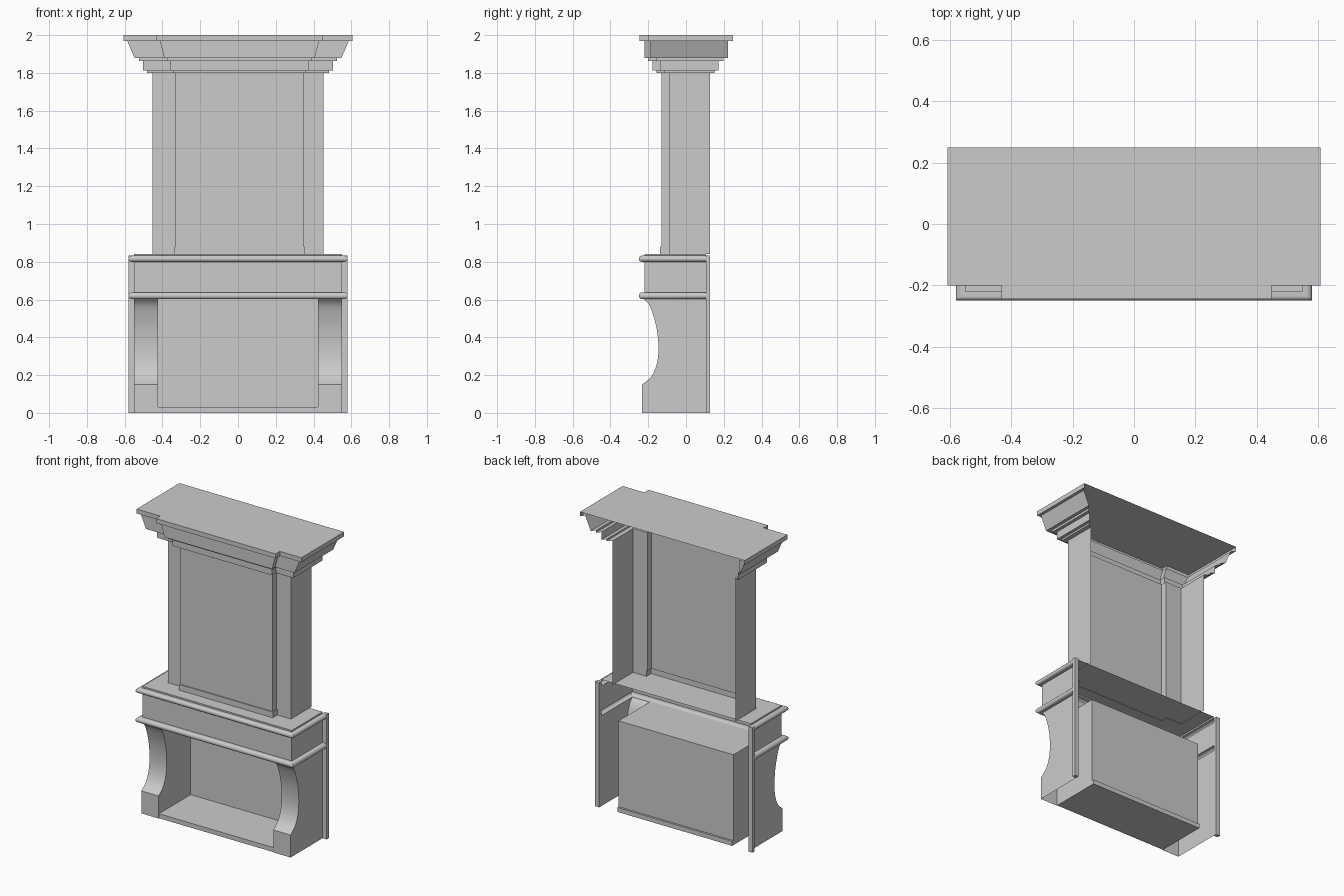
import bpy
import math

if "Cube" in bpy.data.objects:
    bpy.data.objects.remove(bpy.data.objects["Cube"])

OFF = 0.008  # the raised centre bay sits slightly right of centre


def make(name, verts, faces, mirror=False):
    me = bpy.data.meshes.new(name)
    me.from_pydata(verts, [], faces)
    me.update()
    ob = bpy.data.objects.new(name, me)
    bpy.context.collection.objects.link(ob)
    if mirror:
        ob.modifiers.new("mirror", 'MIRROR').use_axis[0] = True
    bpy.ops.object.select_all(action='DESELECT')
    ob.select_set(True)
    bpy.context.view_layer.objects.active = ob
    bpy.ops.object.shade_smooth_by_angle(angle=math.radians(35))
    return ob


def loft(name, layers, cap):
    """Skin stacked open outlines (back open); optionally cap the last one."""
    n = len(layers[0])
    verts = [p for layer in layers for p in layer]
    faces = []
    for j in range(len(layers) - 1):
        for i in range(n - 1):
            a = j * n + i
            faces.append((a, a + 1, a + 1 + n, a + n))
    if cap:
        faces.append(tuple(range((len(layers) - 1) * n, len(layers) * n)))
    return make(name, verts, faces)


def box(name, x0, x1, y0, y1, z0, z1, mirror=False):
    v = [(x, y, z) for z in (z0, z1) for x, y in ((x0, y0), (x1, y0), (x1, y1), (x0, y1))]
    f = [(3, 2, 1, 0), (4, 5, 6, 7), (0, 1, 5, 4), (1, 2, 6, 5), (2, 3, 7, 6), (3, 0, 4, 7)]
    return make(name, v, f, mirror)


def bay(z, a, c, yf, yp, yb):
    """Outline with a projecting centre bay."""
    l, r = OFF - c, OFF + c
    return [(x, y, z) for x, y in ((-a, yb), (-a, yf), (l, yf), (l, yp),
                                   (r, yp), (r, yf), (a, yf), (a, yb))]


def u_shape(z, o):
    """Mantel outline, offset outward by o."""
    a, yf, yb = 0.55 + o, -0.22 - o, 0.105
    return [(x, y, z) for x, y in ((-a, yb), (-a, yf), (a, yf), (a, yb))]


def bullnose(z0, z1, out=0.03, steps=10):
    r = (z1 - z0) / 2
    pts = [u_shape(z0, 0)]
    for k in range(steps + 1):
        t = -math.pi / 2 + math.pi * k / steps
        pts.append(u_shape(z0 + r + r * math.sin(t), out - r + r * math.cos(t)))
    return pts + [u_shape(z1, 0)]


# chimney breast with its plinth and raised panel
body = (0.453, 0.339, -0.09, -0.131, 0.128)
plinth = (0.453, 0.345, -0.09, -0.138, 0.128)
loft("chimney_breast", [bay(0.84, *plinth), bay(0.88, *plinth),
                        bay(0.88, *body), bay(1.80, *body)], False)

# stepped cornice: (z bottom, z top, half width, bay half width, front, bay front, back)
rings = [bay(1.80, *body)]
for z0, z1, *dims in ((1.80, 1.812, 0.482, 0.352, -0.115, -0.156, 0.15),
                      (1.812, 1.863, 0.503, 0.367, -0.135, -0.177, 0.173),
                      (1.863, 1.878, 0.525, 0.385, -0.155, -0.20, 0.198)):
    rings += [bay(z0, *dims), bay(z1, *dims)]
rings += [bay(1.878, 0.547, 0.397, -0.187, -0.22, 0.222),
          bay(1.97, 0.587, 0.422, -0.187, -0.22, 0.222)]
top = (0.607, 0.44, -0.20, -0.245, 0.25)
rings += [bay(1.97, *top), bay(2.0, *top)]
loft("cornice", rings, True)

# mantel: lower bullnose, frieze, upper bullnose, shelf
loft("mantel", bullnose(0.602, 0.638) + bullnose(0.80, 0.832) + [u_shape(0.842, 0)], True)

# scooped legs: front strip plus inner and outer cheeks
ctrl = [(-0.222, 0.602), (-0.197, 0.575), (-0.178, 0.53), (-0.158, 0.46), (-0.148, 0.39),
        (-0.146, 0.33), (-0.151, 0.275), (-0.166, 0.225), (-0.19, 0.185), (-0.232, 0.15)]


def spline(p, sub=3):
    """Catmull-Rom curve through the points."""
    q = [p[0]] + p + [p[-1]]
    out = []
    for i in range(1, len(q) - 2):
        for s in range(sub):
            t = s / sub
            out.append(tuple(0.5 * (2 * b + (c - a) * t + (2 * a - 5 * b + 4 * c - d) * t * t
                                    + (3 * b - a - 3 * c + d) * t ** 3)
                             for a, b, c, d in zip(q[i - 1], q[i], q[i + 1], q[i + 2])))
    return out + [p[-1]]


prof = spline(ctrl) + [(-0.232, 0.0)]
n = len(prof)
loop = prof + [(0.105, 0.0), (0.105, 0.602)]
m = len(loop)
verts = [(x, y, z) for x in (0.423, 0.55) for y, z in loop]
faces = [(i, i + 1, i + 1 + m, i + m) for i in range(n - 1)]
faces += [tuple(reversed(range(m))), tuple(range(m, 2 * m))]
make("leg", verts, faces, mirror=True)

# firebox lining and hearth
make("firebox", [(-0.423, -0.22, 0.602), (0.423, -0.22, 0.602), (0.423, 0.105, 0.602),
                 (-0.423, 0.105, 0.602), (0.423, 0.105, 0), (-0.423, 0.105, 0)],
     [(0, 3, 2, 1), (3, 5, 4, 2)])
box("hearth", -0.423, 0.423, -0.228, 0.118, 0, 0.03)

# wall trim behind the mantel sides
box("wall_trim", 0.55, 0.58, 0.105, 0.128, 0, 0.832, mirror=True)
